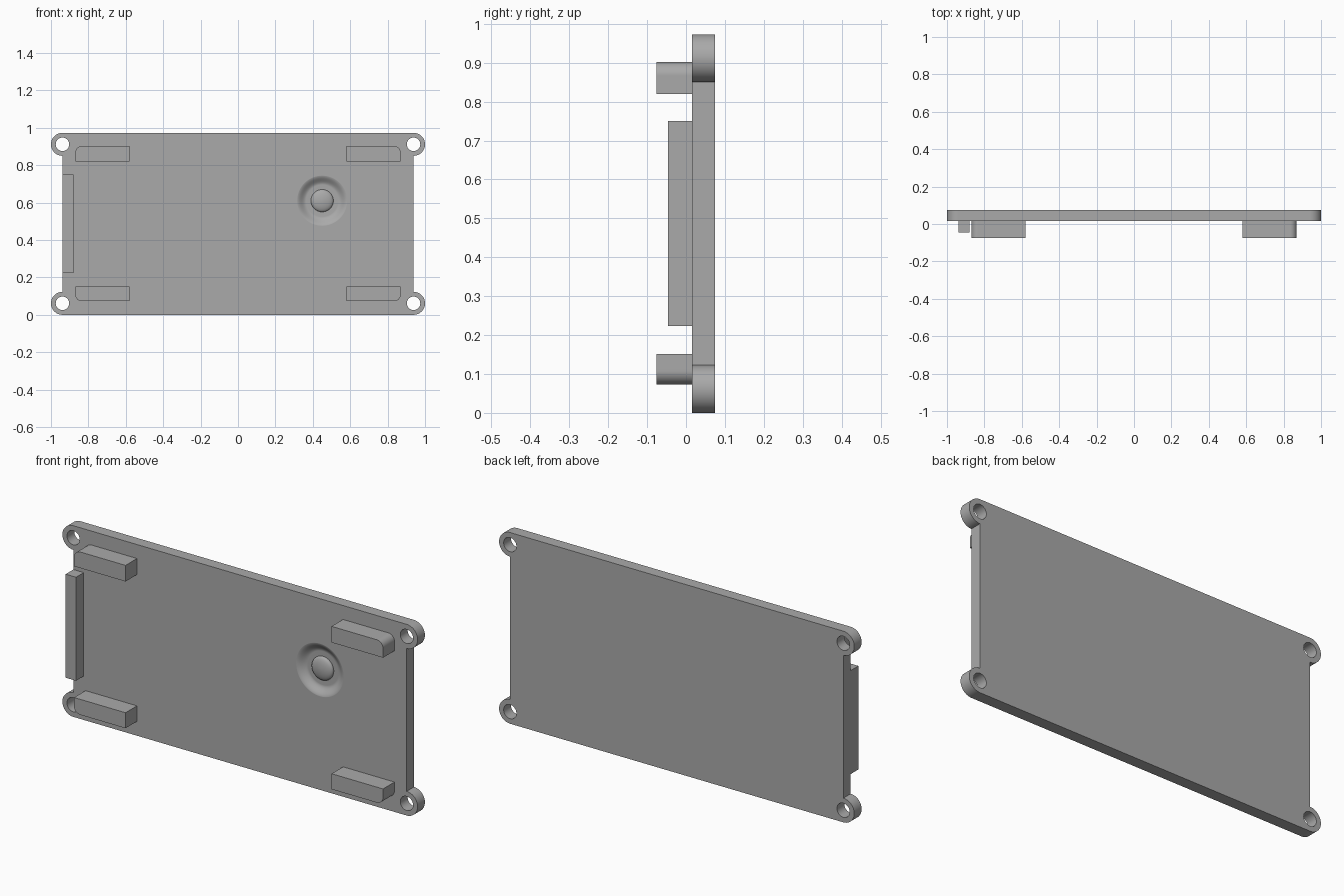
import bpy
import bmesh
from math import sin, cos, pi, radians

if "Cube" in bpy.data.objects:
    bpy.data.objects.remove(bpy.data.objects["Cube"])

FRONT, BACK = 0.016, 0.075       # plate faces along y
HEIGHT = 0.973
EAR, HOLE = 0.0615, 0.036        # corner ear and screw hole radii
EAR_X = 1 - EAR

grey = bpy.data.materials.new("plain_grey")
grey.use_nodes = True
grey.diffuse_color = (0.4, 0.4, 0.4, 1)
grey.node_tree.nodes["Principled BSDF"].inputs["Base Color"].default_value = (0.4, 0.4, 0.4, 1)


def arc(cx, cz, r, start, end, steps):
    """Points on an arc in the xz plane, angles in degrees."""
    angles = [radians(start + (end - start) * i / steps) for i in range(steps + 1)]
    return [(cx + r * cos(a), cz + r * sin(a)) for a in angles]


def finish(name, bm):
    bmesh.ops.recalc_face_normals(bm, faces=bm.faces)
    mesh = bpy.data.meshes.new(name)
    bm.to_mesh(mesh)
    bm.free()
    mesh.materials.append(grey)
    obj = bpy.data.objects.new(name, mesh)
    bpy.context.collection.objects.link(obj)
    return obj


def slab(name, outline, y0, y1):
    """Extrude an xz outline from y0 to y1."""
    bm = bmesh.new()
    face = bm.faces.new([bm.verts.new((x, y0, z)) for x, z in outline])
    out = bmesh.ops.extrude_face_region(bm, geom=[face])
    verts = [v for v in out["geom"] if isinstance(v, bmesh.types.BMVert)]
    bmesh.ops.translate(bm, verts=verts, vec=(0, y1 - y0, 0))
    return finish(name, bm)


def lathe(name, profile, cx, cz, steps):
    """Revolve (radius, y) points around an axis along y."""
    bm = bmesh.new()
    verts = [bm.verts.new((cx + r, y, cz)) for r, y in profile]
    edges = [bm.edges.new(pair) for pair in zip(verts, verts[1:])]
    bmesh.ops.spin(bm, geom=verts + edges, cent=(cx, 0, cz), axis=(0, 1, 0),
                   angle=2 * pi, steps=steps, use_merge=True)
    bmesh.ops.remove_doubles(bm, verts=bm.verts, dist=0.00001)
    return finish(name, bm)


def select_only(obj):
    bpy.ops.object.select_all(action="DESELECT")
    obj.select_set(True)
    bpy.context.view_layer.objects.active = obj


def cut(obj, cutter):
    mod = obj.modifiers.new("cut", "BOOLEAN")
    mod.operation = "DIFFERENCE"
    mod.solver = "EXACT"
    mod.object = cutter
    select_only(obj)
    bpy.ops.object.modifier_apply(modifier=mod.name)
    bpy.data.objects.remove(cutter)


def smooth(obj):
    select_only(obj)
    bpy.ops.object.shade_smooth_by_angle(angle=radians(30))
    obj.modifiers.new("even_shading", "WEIGHTED_NORMAL").keep_sharp = True


# Plate whose outline swells into a round ear at each corner
low, high = EAR, HEIGHT - EAR
outline = (arc(EAR_X, low, EAR, -90, 90, 24) + arc(EAR_X, high, EAR, -90, 90, 24)
           + arc(-EAR_X, high, EAR, 90, 270, 24) + arc(-EAR_X, low, EAR, 90, 270, 24))
plate = slab("back_plate", outline, FRONT, BACK)

# Screw holes through the ears
for x in (-EAR_X, EAR_X):
    for z in (low, high):
        cut(plate, slab("hole_cutter", arc(x, z, HOLE, 0, 352.5, 47), -0.1, 0.2))

# Round dish with a soft rim and a domed button left in the middle
DEPTH, RIM, FLOOR, BUTTON = 0.026, 0.138, 0.085, 0.06
profile = [(0, -0.1), (RIM, -0.1)]
for i in range(11):
    t = i / 10
    profile.append((RIM + (FLOOR - RIM) * t,
                    FRONT - 0.0004 + DEPTH * (1 - cos(pi * t)) / 2))
profile.append((BUTTON, FRONT + DEPTH))
for i in range(9):
    a = pi / 2 * i / 8
    profile.append((BUTTON * cos(a), FRONT + DEPTH - 0.004 - 0.02 * sin(a)))
cut(plate, lathe("dish_cutter", profile, 0.45, 0.61, 64))
smooth(plate)

# Four locating blocks, each rounded at its outer corner
INNER, OUTER, ROUND = 0.58, 0.87, 0.035
for side, sx in (("left", 1), ("right", -1)):
    for level, z_in, z_out in (("upper", 0.82, 0.902), ("lower", 0.152, 0.073)):
        up = 1 if z_out > z_in else -1
        corner = arc(OUTER - ROUND, 0, ROUND, 0, 90, 10)
        shape = [(INNER, z_out), (INNER, z_in), (OUTER, z_in)]
        shape += [(x, z_out + up * (z - ROUND)) for x, z in corner]
        block = slab(f"{level}_{side}_block", [(sx * x, z) for x, z in shape], -0.076, FRONT)
        smooth(block)

# Upright rail along the right edge
slab("side_rail", [(-EAR_X, 0.223), (-0.88, 0.223), (-0.88, 0.75), (-EAR_X, 0.75)],
     -0.046, FRONT)
